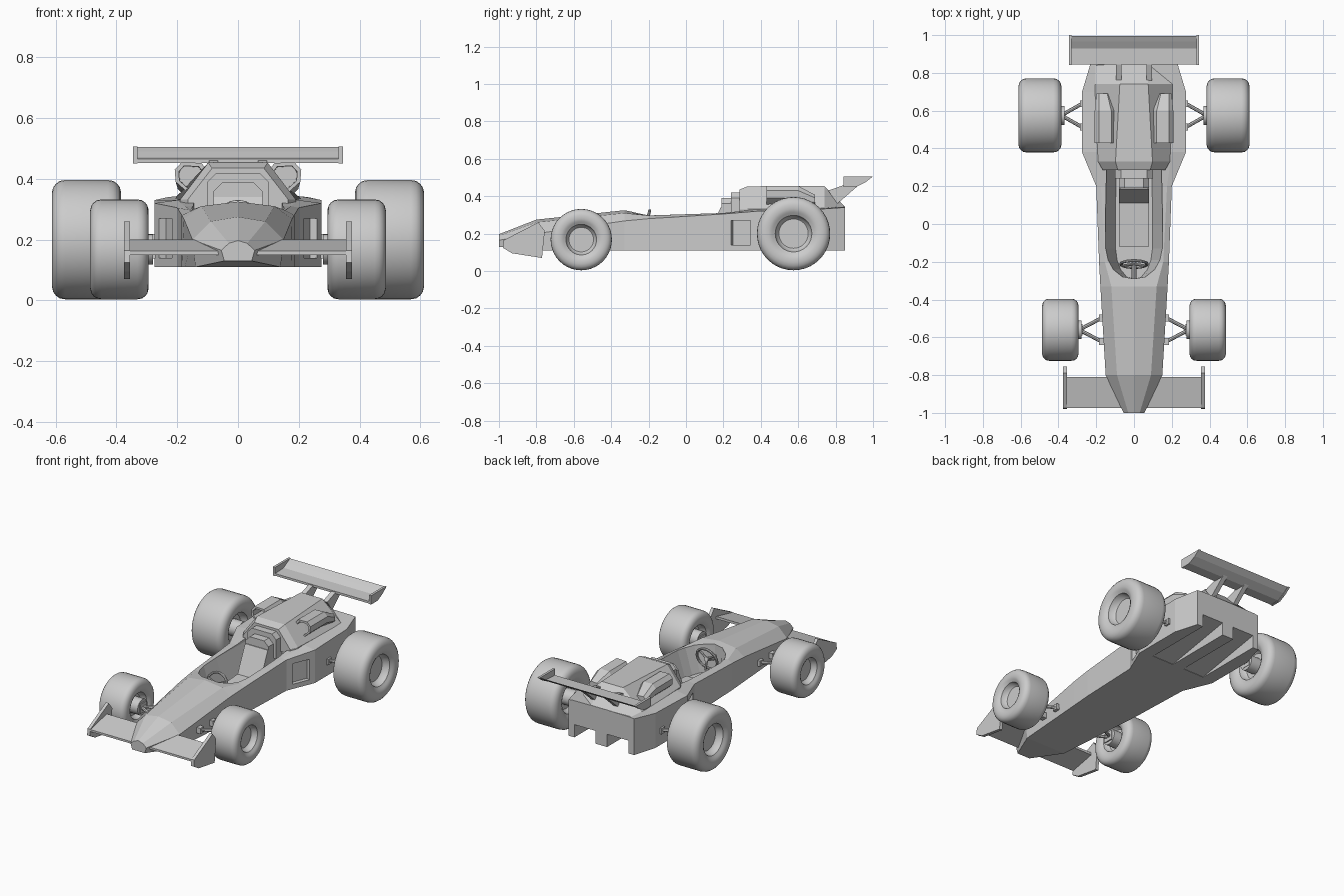
import bpy, bmesh, math
from mathutils import Vector

if "Cube" in bpy.data.objects:
    bpy.data.objects.remove(bpy.data.objects["Cube"])


def loft(name, rings, smooth=False):
    """Skin a list of equal-length point rings and cap both ends."""
    bm = bmesh.new()
    vs = [[bm.verts.new(p) for p in r] for r in rings]
    n = len(rings[0])
    for a, b in zip(vs, vs[1:]):
        for i in range(n):
            j = (i + 1) % n
            bm.faces.new((a[i], a[j], b[j], b[i]))
    bm.faces.new(vs[0])
    bm.faces.new(vs[-1])
    bmesh.ops.recalc_face_normals(bm, faces=bm.faces[:])
    me = bpy.data.meshes.new(name)
    bm.to_mesh(me)
    bm.free()
    ob = bpy.data.objects.new(name, me)
    bpy.context.collection.objects.link(ob)
    bpy.ops.object.select_all(action='DESELECT')
    bpy.context.view_layer.objects.active = ob
    ob.select_set(True)
    if smooth:
        bpy.ops.object.shade_smooth_by_angle(angle=math.radians(35))
    return ob


def slab(name, x0, x1, yz):
    """Side profile extruded across x."""
    return loft(name, [[(x, y, z) for y, z in yz] for x in (x0, x1)])


def box(name, x0, x1, y0, y1, z0, z1):
    return slab(name, x0, x1, [(y0, z0), (y1, z0), (y1, z1), (y0, z1)])


def lathe(name, x, z, y, prof, n=40):
    """Revolve (x offset, radius) pairs around an x-parallel axle."""
    return loft(name, [[(x + dx, y + r * math.cos(i * math.tau / n), z + r * math.sin(i * math.tau / n))
                        for i in range(n)] for dx, r in prof], True)


def rod(name, a, b, r, n=8):
    a, b = Vector(a), Vector(b)
    q = (b - a).to_track_quat('Z', 'Y')
    circ = [q @ Vector((r * math.cos(i * math.tau / n), r * math.sin(i * math.tau / n), 0)) for i in range(n)]
    return loft(name, [[p + c for c in circ] for p in (a, b)], True)


def cut(ob, cutter):
    m = ob.modifiers.new("cut", 'BOOLEAN')
    m.operation, m.solver, m.object = 'DIFFERENCE', 'EXACT', cutter
    cutter.hide_render = True
    bpy.context.view_layer.objects.active = ob
    bpy.ops.object.modifier_apply(modifier=m.name)
    bpy.data.objects.remove(cutter)


# Body tub: y, bottom z, bottom w, side w, side z, shoulder w, shoulder z, centre z
sections = [(-1.0, .13, .045, .055, .165, .03, .188, .197),
            (-.8, .11, .14, .15, .2, .09, .26, .275),
            (-.33, .11, .175, .178, .268, .12, .31, .325),
            (-.2, .11, .185, .185, .28, .155, .297, .3),
            (.2, .11, .2, .2, .305, .175, .31, .312),
            (.38, .11, .275, .275, .32, .2, .33, .332),
            (.7, .11, .275, .275, .33, .2, .335, .337),
            (.85, .11, .23, .23, .34, .2, .343, .345)]
tub = loft("body_tub", [[(wb, y, zb), (ws, y, zs), (wh, y, zh), (0, y, zt),
                         (-wh, y, zh), (-ws, y, zs), (-wb, y, zb)]
                        for y, zb, wb, ws, zs, wh, zh, zt in sections])

# Cockpit opening with walls narrowing to the floor
half = [(.145, .3), (.152, 0), (.15, -.13), (.138, -.19), (.11, -.24), (.06, -.28)]
outline = half + [(0, -.29)] + [(-x, y) for x, y in reversed(half)]
cut(tub, loft("cockpit_cutter", [[(x * k, y, z) for x, y in outline]
                                 for z, k in ((.135, .65), (.3, 1), (.42, 1))]))

# Side intakes and floor tunnels
for s in (1, -1):
    quad = [(.217 + .023, .24 - .01), (.26 + .023, .345 - .01), (.26 - .023, .345 + .01), (.217 - .023, .24 + .01)]
    cut(tub, loft("intake_cutter", [[(s * x, y, z) for x, y in quad] for z in (.14, .27)]))
    cut(tub, slab("tunnel_cutter", s * .04, s * .19, [(.4, .1), (.9, .1), (.9, .2), (.4, .112)]))

# Engine cover
loft("engine_cover", [[(wb, y, .3), (wb, y, .332), (wt, y, zt), (-wt, y, zt), (-wb, y, .332), (-wb, y, .3)]
                      for y, wb, wt, zt in ((.285, .165, .085, .435), (.33, .19, .098, .453),
                                            (.74, .21, .075, .455), (.849, .215, .07, .345))])

# Seat, headrest pads
slab("seat", -.08, .08, [(-.12, .13), (-.12, .16), (.11, .175), (.185, .34), (.25, .34), (.25, .13)])
for name, w, y0, y1, z1 in (("headrest_pad", .08, .19, .25, .39), ("headrest_back", .1, .24, .3, .42)):
    loft(name, [[(w, y, .27), (w, y, z1 - .03), (w - .03, y, z1), (.03 - w, y, z1), (-w, y, z1 - .03), (-w, y, .27)]
                for y in (y0, y1)])

# Steering wheel
bpy.ops.mesh.primitive_torus_add(major_radius=.07, minor_radius=.008, major_segments=32, minor_segments=8,
                                 location=(0, -.212, .255), rotation=(math.radians(75), 0, 0))
bpy.context.object.name = "steering_wheel"
bpy.ops.object.shade_smooth_by_angle()
hub = Vector((0, -.212, .255))
for a in (30, 150, 270):
    c, s = math.cos(math.radians(a)), math.sin(math.radians(a))
    rod("steering_spoke", hub, hub + Vector((.068 * c, -.018 * s, .066 * s)), .007)
rod("steering_column", hub + Vector((0, .01, 0)), hub + Vector((0, -.1, -.03)), .014)

# Front wing
slab("front_wing", -.365, .365, [(-.975, .15), (-.975, .163), (-.81, .2), (-.81, .185)])

# Rear wing
slab("rear_wing", -.335, .335, [(.845, .452), (.845, .466), (.93, .47), (.965, .49), (.995, .505), (.96, .478), (.91, .452)])

for s in (1, -1):
    # Wing plates and struts
    slab("front_wing_endplate", s * .355, s * .375, [(-.98, .125), (-.975, .165), (-.79, .26), (-.755, .215),
                                                     (-.77, .07), (-.93, .095)])
    slab("rear_wing_endplate", s * .33, s * .345, [(.843, .45), (.843, .506), (1, .506), (.96, .475), (.91, .45)])
    slab("rear_wing_strut", s * .065, s * .095, [(.76, .43), (.845, .46), (.925, .46), (.89, .43), (.81, .36)])

    # Hollow engine scoops
    sec = [(.1, .425), (.12, .452), (.185, .455), (.208, .43), (.205, .39), (.16, .35)]

    def scoop(y, k, dx=0, dz=0):
        return [(s * (.155 + dx + (x - .155) * k), y, .405 + dz + (z - .405) * k) for x, z in sec]
    loft("engine_scoop", [scoop(.54, .72), scoop(.43, .75), scoop(.43, 1), scoop(.6, 1),
                          scoop(.69, .65, .01, -.03)])

    # Wheels and suspension: y, axle z, radius, wheel centre x, half width, body x, arm tip x
    for tag, y, r, cx, h, bx, tip in (("front", -.56, .164, .39, .096, .172, .29),
                                      ("rear", .575, .196, .498, .114, .275, .385)):
        z = r + .004
        side = [(.5, .4), (.6, .46), (.85, .5), (.92, .57), (.96, .61), (1, .68), (1, .79),
                (.96, .88), (.88, .94), (.77, .985), (.62, 1)]
        prof = [(h * a, r * b) for a, b in side]
        lathe(tag + "_wheel", s * cx, z, y, prof + [(-a, b) for a, b in reversed(prof)])
        inner = cx - h
        lathe(tag + "_hub", s * inner, z, y, [(-s * .015, .03), (-s * .015, .05), (s * .06, .05)], 24)
        for dy in (-.062, .062):
            box(tag + "_arm_mount", s * (bx - .015), s * (bx + .012), y + dy - .018, y + dy + .018, z - .018, z + .018)
            rod(tag + "_arm", (s * bx, y + dy, z), (s * tip, y, z), .01)
        box(tag + "_upright", s * (tip - .018), s * (tip + .005), y - .03, y + .03, z - .03, z + .03)
